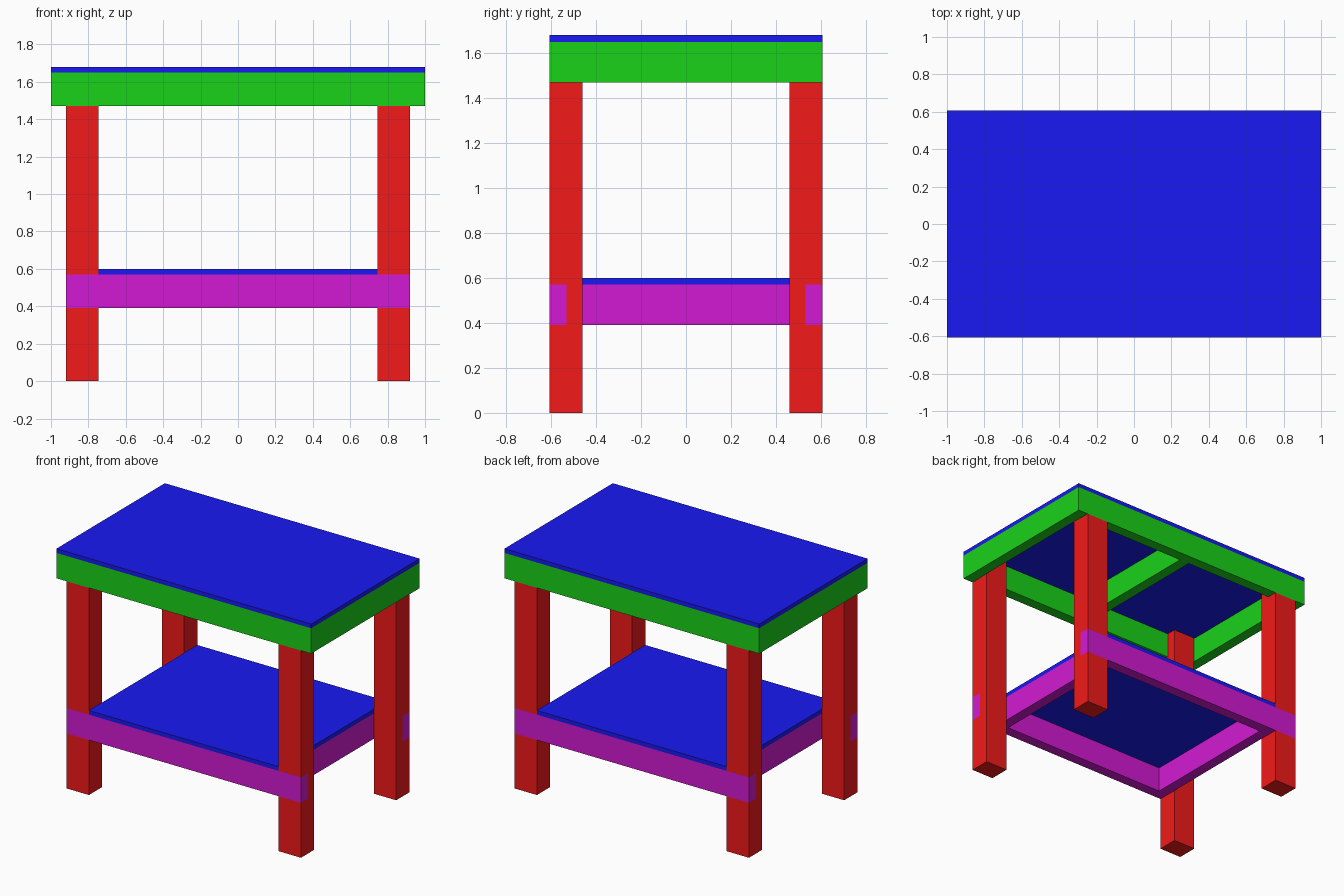
import bpy, bmesh

if "Cube" in bpy.data.objects:
    bpy.data.objects.remove(bpy.data.objects["Cube"])


def material(name, color):
    m = bpy.data.materials.new(name)
    m.diffuse_color = (*color, 1)
    m.use_nodes = True
    m.node_tree.nodes["Principled BSDF"].inputs["Base Color"].default_value = m.diffuse_color
    return m


RED = material("leg_red", (0.9, 0.01, 0.01))
GREEN = material("frame_green", (0.01, 0.65, 0.01))
BLUE = material("panel_blue", (0.01, 0.01, 0.9))
PURPLE = material("rail_purple", (0.65, 0.01, 0.65))

HX, HY = 1.0, 0.608        # half size of the top
T = 0.077                  # board thickness
LX0, LX1 = 0.745, 0.92     # leg extent in x
LY0 = 0.46                 # inner face of leg in y
S0, S1 = 0.39, 0.57        # lower rail heights
F0, F1 = 1.47, 1.65        # upper frame heights
PANEL = 0.03
YI = HY - T                # inner face of the long boards


def finish(name, bm, mat):
    bmesh.ops.recalc_face_normals(bm, faces=bm.faces)
    me = bpy.data.meshes.new(name)
    bm.to_mesh(me)
    bm.free()
    me.materials.append(mat)
    ob = bpy.data.objects.new(name, me)
    bpy.context.collection.objects.link(ob)


def box(name, x, y, z, mat):
    bm = bmesh.new()
    bmesh.ops.create_cube(bm, size=1)
    for v in bm.verts:
        v.co = [r[0] if c < 0 else r[1] for c, r in zip(v.co, (x, y, z))]
    finish(name, bm, mat)


def leg(name, sx, sy):
    # Side profile (y, z) notched for the lower rail and the upper frame
    profile = [(LY0, 0), (HY, 0), (HY, S0), (YI, S0), (YI, S1), (HY, S1),
               (HY, F0), (YI, F0), (YI, F1), (LY0, F1)]
    bm = bmesh.new()
    face = bm.faces.new([bm.verts.new((sx * LX0, sy * y, z)) for y, z in profile])
    ext = bmesh.ops.extrude_face_region(bm, geom=[face], use_keep_orig=True)
    verts = [g for g in ext["geom"] if isinstance(g, bmesh.types.BMVert)]
    bmesh.ops.translate(bm, verts=verts, vec=(sx * (LX1 - LX0), 0, 0))
    finish(name, bm, RED)


def span(s, a, b):
    return tuple(sorted((s * a, s * b)))


# Legs
for sy, fb in ((-1, "front"), (1, "back")):
    for sx, lr in ((-1, "left"), (1, "right")):
        leg(f"{fb}_{lr}_leg", sx, sy)

# Long boards of the upper frame and lower shelf
for s, side in ((-1, "front"), (1, "back")):
    box(f"{side}_frame_board", (-HX, HX), span(s, YI, HY), (F0, F1), GREEN)
    box(f"{side}_shelf_rail", (-LX1, LX1), span(s, YI, HY), (S0, S1), PURPLE)

# Short boards joining them
for s, side in ((-1, "left"), (1, "right")):
    box(f"{side}_frame_board", span(s, HX - T, HX), (-YI, YI), (F0, F1), GREEN)
    box(f"{side}_shelf_rail", span(s, LX0 - T, LX0), (-YI, YI), (S0, S1), PURPLE)
box("centre_frame_brace", (-T / 2, T / 2), (-YI, YI), (F0, F1), GREEN)

# Top and shelf panels
box("table_top", (-HX, HX), (-HY, HY), (F1, F1 + PANEL), BLUE)
box("shelf_panel", (-LX0, LX0), (-HY, HY), (S1, S1 + PANEL), BLUE)
